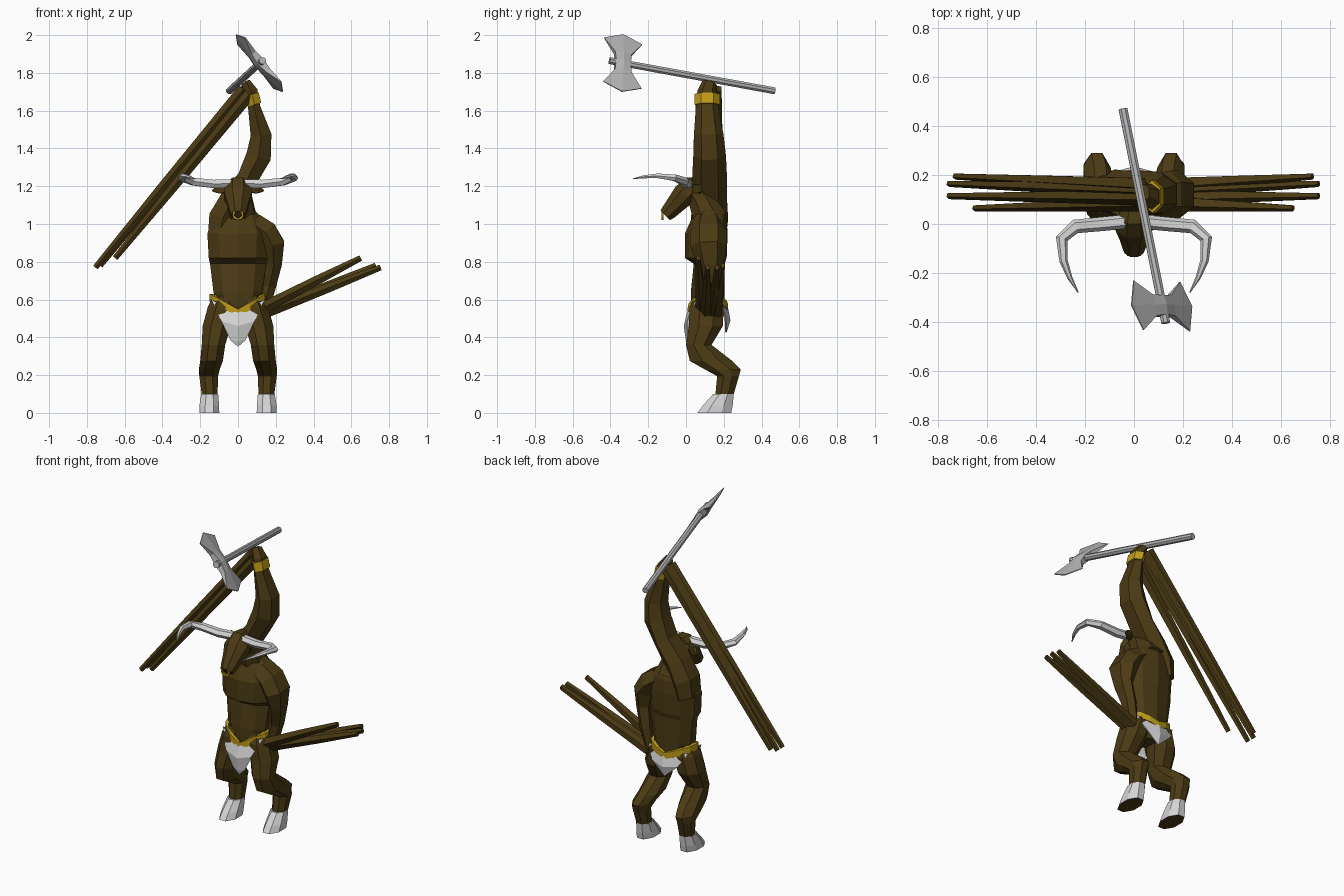
import bpy, bmesh, math
from mathutils import Vector

cube = bpy.data.objects.get("Cube")
if cube:
    bpy.data.objects.remove(cube, do_unlink=True)


def material(name, rgb):
    m = bpy.data.materials.new(name)
    m.use_nodes = True
    m.diffuse_color = (*rgb, 1)
    m.node_tree.nodes["Principled BSDF"].inputs["Base Color"].default_value = (*rgb, 1)
    return m


HIDE = material("brown hide", (0.07, 0.043, 0.007))
GOLD = material("gold", (0.52, 0.33, 0.01))
PALE = material("pale grey", (0.66, 0.66, 0.66))
STEEL = material("steel grey", (0.46, 0.46, 0.46))


def finish(name, bm, mats):
    bmesh.ops.recalc_face_normals(bm, faces=bm.faces)
    me = bpy.data.meshes.new(name)
    bm.to_mesh(me)
    bm.free()
    for m in mats:
        me.materials.append(m)
    ob = bpy.data.objects.new(name, me)
    bpy.context.scene.collection.objects.link(ob)
    return ob


def skin(name, loops, mat, caps=True, closed=False):
    """Bridge equal-length loops of points into a surface."""
    bm = bmesh.new()
    rings = [[bm.verts.new(p) for p in loop] for loop in loops]
    n = len(rings[0])
    pairs = list(zip(rings, rings[1:]))
    if closed:
        pairs.append((rings[-1], rings[0]))
    for a, b in pairs:
        for i in range(n):
            j = (i + 1) % n
            bm.faces.new((a[i], a[j], b[j], b[i]))
    if caps and not closed:
        bm.faces.new(rings[0])
        bm.faces.new(rings[-1])
    return finish(name, bm, [mat])


def oval(c, u, v, n):
    k = 1 / math.cos(math.pi / n)
    angles = [(i + 0.5) * math.tau / n for i in range(n)]
    return [c + k * (u * math.cos(a) + v * math.sin(a)) for a in angles]


def stack(name, rows, mat, n=8, s=1):
    """Level rings from rows of (z, centre x, half width, front y, back y)."""
    return skin(name, [oval(Vector((s * x, (y0 + y1) / 2, z)), Vector((w, 0, 0)),
                            Vector((0, (y1 - y0) / 2, 0)), n)
                       for z, x, w, y0, y1 in rows], mat)


def tube(name, rows, mat, n=6, side=(1, 0, 0)):
    """Rings square to a path, rows of (x, y, z, half width, half depth)."""
    pts = [Vector(r[:3]) for r in rows]
    loops = []
    for i, r in enumerate(rows):
        t = (pts[min(i + 1, len(pts) - 1)] - pts[max(i - 1, 0)]).normalized()
        u = Vector(side)
        u = (u - t * u.dot(t)).normalized()
        loops.append(oval(pts[i], u * r[3], t.cross(u) * r[4], n))
    return skin(name, loops, mat)


# Torso with a shelf under the chest
stack("torso", [(0.48, 0, 0.06, 0.06, 0.17), (0.56, 0, 0.11, 0.03, 0.2),
                (0.64, 0, 0.13, 0.03, 0.2), (0.79, 0, 0.148, 0.045, 0.2),
                (0.82, 0, 0.155, 0.0, 0.21), (0.95, 0, 0.162, 0.0, 0.215),
                (1.03, 0, 0.13, 0.035, 0.21), (1.09, 0, 0.07, 0.06, 0.19)], HIDE, 10)

# Neck and head
tube("neck", [(0, 0.13, 1.02, 0.1, 0.09), (0, 0.08, 1.13, 0.075, 0.07),
              (0, 0.03, 1.2, 0.06, 0.05)], HIDE, 8)
tube("head", [(0, 0.07, 1.2, 0.05, 0.045), (0, 0.03, 1.195, 0.065, 0.06),
              (0, -0.01, 1.155, 0.075, 0.062), (0, -0.05, 1.11, 0.058, 0.052),
              (0, -0.09, 1.065, 0.046, 0.043), (0, -0.11, 1.045, 0.038, 0.035)], HIDE, 8)

# Nose ring
ring = []
for i in range(12):
    a = i * math.tau / 12
    out = Vector((math.cos(a), 0, math.sin(a)))
    ring.append(oval(Vector((0, -0.125, 1.05)) + out * 0.024, out * 0.005,
                     Vector((0, 0.005, 0)), 4))
skin("nose_ring", ring, GOLD, closed=True)

# Paired parts
for s, tag in ((1, "left"), (-1, "right")):
    stack(tag + "_leg", [(0.62, 0.07, 0.06, 0.05, 0.18), (0.56, 0.083, 0.077, 0.02, 0.2),
                         (0.46, 0.112, 0.075, 0.015, 0.195), (0.36, 0.13, 0.062, 0.0, 0.135),
                         (0.275, 0.14, 0.06, 0.02, 0.245), (0.23, 0.152, 0.055, 0.1, 0.29),
                         (0.195, 0.155, 0.05, 0.165, 0.28), (0.09, 0.15, 0.041, 0.155, 0.25)],
          HIDE, 8, s)
    hoof = stack(tag + "_hoof", [(0.0, 0.152, 0.053, 0.06, 0.24),
                                 (0.04, 0.152, 0.052, 0.09, 0.247),
                                 (0.1, 0.15, 0.045, 0.145, 0.253)], PALE, 8, s)
    hoof.data.materials.append(HIDE)
    for f in hoof.data.polygons:
        f.material_index = int(f.normal.z < -0.8)
    tube(tag + "_horn", [(s * 0.03, 0.01, 1.215, 0.022, 0.025), (s * 0.13, 0.0, 1.212, 0.022, 0.025),
                         (s * 0.24, -0.01, 1.225, 0.02, 0.025), (s * 0.295, -0.06, 1.245, 0.017, 0.022),
                         (s * 0.288, -0.15, 1.255, 0.012, 0.015), (s * 0.262, -0.22, 1.25, 0.008, 0.009),
                         (s * 0.228, -0.28, 1.24, 0.002, 0.002)], PALE, 6, (0, 0, 1))
    tube(tag + "_ear", [(s * 0.05, 0.04, 1.19, 0.02, 0.012), (s * 0.1, 0.065, 1.185, 0.024, 0.012),
                        (s * 0.135, 0.085, 1.175, 0.003, 0.003)], HIDE, 4, (0, 0, 1))

# Lowered left arm and raised right arm
tube("left_arm", [(0.08, 0.12, 1.0, 0.06, 0.07), (0.145, 0.12, 0.955, 0.065, 0.085),
                  (0.185, 0.12, 0.89, 0.062, 0.085), (0.19, 0.13, 0.79, 0.042, 0.06),
                  (0.165, 0.15, 0.67, 0.036, 0.045), (0.14, 0.14, 0.56, 0.03, 0.045),
                  (0.14, 0.13, 0.51, 0.02, 0.04)], HIDE)
tube("right_arm", [(-0.1, 0.12, 0.93, 0.06, 0.08), (-0.08, 0.125, 1.03, 0.075, 0.085),
                   (-0.03, 0.125, 1.13, 0.065, 0.08), (0.05, 0.125, 1.24, 0.055, 0.08),
                   (0.11, 0.125, 1.36, 0.066, 0.075), (0.122, 0.12, 1.47, 0.055, 0.068),
                   (0.085, 0.112, 1.62, 0.032, 0.052), (0.07, 0.112, 1.7, 0.034, 0.045),
                   (0.04, 0.125, 1.745, 0.025, 0.035)], HIDE)
tube("wristband", [(0.088, 0.112, 1.632, 0.036, 0.058), (0.074, 0.112, 1.688, 0.036, 0.058)], GOLD)

# Long spiky fingers: (tip reach, tip y, tip z, root y, offset of root)
fingers = [(0.73, 0.195, 0.78, 0.16, 0), (0.755, 0.165, 0.77, 0.14, 0),
           (0.755, 0.115, 0.77, 0.11, 0), (0.65, 0.065, 0.82, 0.085, 0.03)]
for i, (reach, y, z, y0, off) in enumerate(fingers):
    for s, tag, x0, z0 in ((1, "left", 0.14, 0.53), (-1, "right", 0.03, 1.715)):
        root = Vector((x0 + (off if s < 0 else 0), y0, z0 + s * off))
        tip = Vector((s * reach, y, z))
        mid = root.lerp(tip, 0.55)
        tube(f"{tag}_finger_{i + 1}", [(*root, 0.028, 0.026), (*mid, 0.019, 0.021),
                                       (*tip, 0.011, 0.013)], HIDE, 5, (0, 1, 0))

# Belt dipping to a point front and back
lower, upper, inner_u, inner_l = [], [], [], []
for i in range(16):
    a = i * math.tau / 16
    c, sn = math.cos(a), math.sin(a)
    z = 0.605 - (0.08 if sn < 0 else 0.055) * (1 - abs(c))
    for loop, k, dz in ((lower, 1, -0.015), (upper, 1, 0.025),
                        (inner_u, 0.85, 0.025), (inner_l, 0.85, -0.015)):
        loop.append((0.15 * k * c, 0.115 + 0.108 * k * sn, z + dz))
skin("belt", [lower, upper, inner_u, inner_l], GOLD, closed=True)


# Loincloth flaps: rows of (half width, side y, side z, centre y, centre z)
def flap(name, rows, tip):
    bm = bmesh.new()
    grid = [[bm.verts.new(p) for p in ((-w, ys, zs), (0, yc, zc), (w, ys, zs))]
            for w, ys, zs, yc, zc in rows]
    for a, b in zip(grid, grid[1:]):
        for i in (0, 1):
            bm.faces.new((a[i], a[i + 1], b[i + 1], b[i]))
    end = bm.verts.new(tip)
    for i in (0, 1):
        bm.faces.new((grid[-1][i], grid[-1][i + 1], end))
    mod = finish(name, bm, [PALE]).modifiers.new("thickness", "SOLIDIFY")
    mod.thickness = 0.008


flap("front_loincloth", [(0.142, 0.05, 0.6, 0.005, 0.53), (0.088, 0.004, 0.485, -0.012, 0.46),
                         (0.04, 0.01, 0.385, 0.0, 0.38)], (0, 0.01, 0.35))
flap("back_loincloth", [(0.14, 0.175, 0.59, 0.222, 0.56), (0.09, 0.212, 0.505, 0.235, 0.49)],
     (0, 0.215, 0.425))

# Axe shaft
butt, top = Vector((-0.045, 0.47, 1.705)), Vector((0.13, -0.405, 1.865))
tube("axe_shaft", [(*butt, 0.018, 0.018), (*top, 0.018, 0.018)], STEEL, 8)

# Double axe head, thick at the shaft and sharp at the edges
along = (top - butt).normalized()
blade = Vector((-0.24, 0.085, 0.26))
blade = (blade - along * blade.dot(along)).normalized()
thick = along.cross(blade)
centre = Vector((0.113, -0.335, 1.852))
bm = bmesh.new()
rows = []
for b, half, t in ((-0.15, 0.105, 0.003), (-0.06, 0.045, 0.02), (0, 0.04, 0.03),
                   (0.06, 0.045, 0.02), (0.15, 0.105, 0.003)):
    bow = math.copysign(0.045, b) if abs(b) > 0.1 else 0
    rows.append([[bm.verts.new(centre + blade * (b + (bow if k == 0 else 0)) + along * k * half
                               + thick * side * t * (1 if k == 0 else 0.7))
                  for k in (-1, 0, 1)] for side in (1, -1)])
loops = [r[0] + r[1][::-1] for r in rows]
for a, b in zip(loops, loops[1:]):
    for i in range(6):
        j = (i + 1) % 6
        bm.faces.new((a[i], a[j], b[j], b[i]))
for loop in (loops[0], loops[-1]):
    bm.faces.new((loop[0], loop[1], loop[4], loop[5]))
    bm.faces.new((loop[1], loop[2], loop[3], loop[4]))
finish("axe_head", bm, [STEEL])
